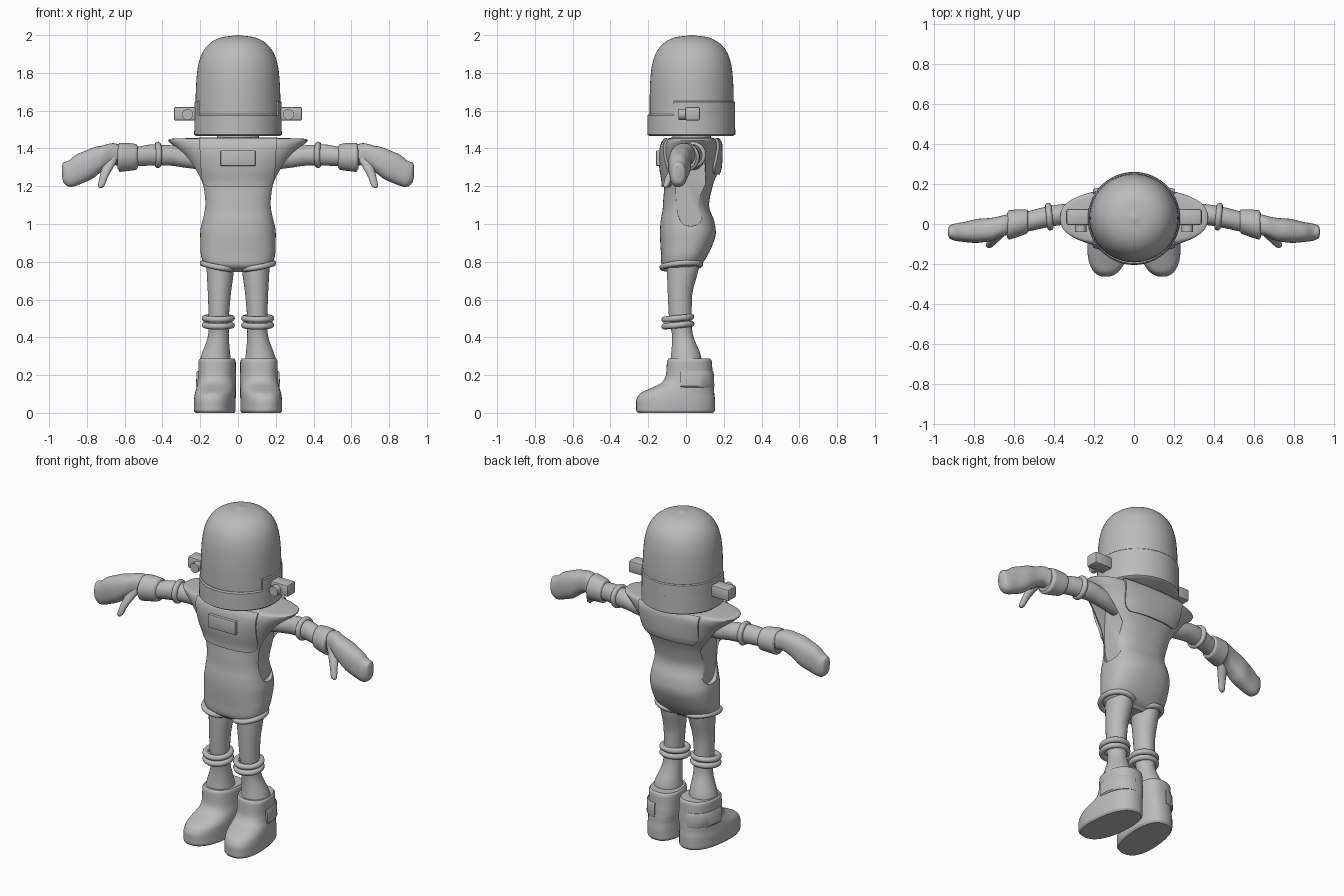
import bpy, bmesh, math
from mathutils import Vector

if "Cube" in bpy.data.objects:
    bpy.data.objects.remove(bpy.data.objects["Cube"])

grey = bpy.data.materials.new("plain_grey")
grey.use_nodes = True
grey.diffuse_color = (0.5, 0.5, 0.5, 1)
grey.node_tree.nodes["Principled BSDF"].inputs["Base Color"].default_value = (0.5, 0.5, 0.5, 1)


def activate(ob):
    bpy.ops.object.select_all(action='DESELECT')
    ob.select_set(True)
    bpy.context.view_layer.objects.active = ob


def finish(ob, name, mirror=False, angle=38):
    ob.name = name
    ob.data.materials.append(grey)
    activate(ob)
    bpy.ops.object.transform_apply(location=True, rotation=True, scale=True)
    if mirror:
        ob.modifiers.new("Mirror", 'MIRROR')
        bpy.ops.object.modifier_apply(modifier="Mirror")
    bpy.ops.object.shade_smooth_by_angle(angle=math.radians(angle))
    return ob


def from_bmesh(bm, name, mirror=False, angle=38):
    bmesh.ops.recalc_face_normals(bm, faces=bm.faces)
    mesh = bpy.data.meshes.new(name)
    bm.to_mesh(mesh)
    bm.free()
    ob = bpy.data.objects.new(name, mesh)
    bpy.context.collection.objects.link(ob)
    return finish(ob, name, mirror, angle)


def smooth_rows(rows, steps):
    """Interpolate the section values without overshoot."""
    def slope(i, k):
        if i == 0 or i == len(rows) - 1:
            return 0 if k else (rows[1][0] - rows[0][0] if i == 0 else rows[-1][0] - rows[-2][0])
        a, b = rows[i][k] - rows[i - 1][k], rows[i + 1][k] - rows[i][k]
        return 2 * a * b / (a + b) if a * b > 0 else 0
    out = []
    for i in range(len(rows) - 1):
        for s in range(steps):
            t = s / steps
            h = t * t * (3 - 2 * t)
            out.append([(1 - h) * p + h * q + t * (1 - t) ** 2 * slope(i, k) - t * t * (1 - t) * slope(i + 1, k)
                        for k, (p, q) in enumerate(zip(rows[i], rows[i + 1]))])
    return out + [list(rows[-1])]


def loft_bmesh(rows, axis='z', e=2.0, steps=4, n=40):
    """Rows are (position on axis, centre a, centre b, radius a, radius b)."""
    bm = bmesh.new()
    rings = []
    for t, a, b, ra, rb in smooth_rows(rows, steps):
        ring = []
        for i in range(n):
            c, s = math.cos(math.tau * i / n), math.sin(math.tau * i / n)
            u = a + ra * math.copysign(abs(c) ** (2 / e), c)
            v = b + rb * math.copysign(abs(s) ** (2 / e), s)
            ring.append(bm.verts.new((u, v, t) if axis == 'z' else (t, u, v)))
        rings.append(ring)
    for p, q in zip(rings, rings[1:]):
        for i in range(n):
            j = (i + 1) % n
            bm.faces.new((p[i], p[j], q[j], q[i]))
    bm.faces.new(rings[0])
    bm.faces.new(rings[-1])
    return bm


def loft(name, rows, mirror=False, **options):
    return from_bmesh(loft_bmesh(rows, **options), name, mirror)


def keep_side(bm, point, normal):
    cut = bmesh.ops.bisect_plane(bm, geom=bm.verts[:] + bm.edges[:] + bm.faces[:], plane_co=point,
                                 plane_no=normal, clear_inner=True)["geom_cut"]
    bmesh.ops.edgeloop_fill(bm, edges=[g for g in cut if isinstance(g, bmesh.types.BMEdge)])


def box(name, low, high, bevel=0.006, mirror=False):
    low, high = Vector(low), Vector(high)
    bm = bmesh.new()
    bmesh.ops.create_cube(bm, size=1)
    for v in bm.verts:
        v.co = (low + high) / 2 + v.co * (high - low)
    bmesh.ops.bevel(bm, geom=bm.edges[:], offset=bevel, segments=2, affect='EDGES', profile=0.5)
    return from_bmesh(bm, name, mirror)


def ring(name, centre, major, minor, rotation, stretch=1):
    bpy.ops.mesh.primitive_torus_add(location=centre, rotation=rotation, major_radius=major,
                                     minor_radius=minor, major_segments=36, minor_segments=12)
    bpy.context.object.scale.y = stretch
    finish(bpy.context.object, name, True)


# Helmet dome and its collar, which is higher at the back
loft("helmet_dome", [(1.55, 0, .03, .226, .222), (1.68, 0, .03, .224, .222), (1.8, 0, .03, .217, .216),
                     (1.88, 0, .03, .2, .2), (1.935, 0, .03, .17, .17), (1.97, 0, .03, .13, .13),
                     (1.99, 0, .03, .08, .08), (2, 0, .03, .012, .012)], n=56)
loft("collar_ring", [(1.466, 0, .028, .222, .222), (1.474, 0, .028, .232, .233),
                     (1.575, 0, .028, .23, .232), (1.582, 0, .028, .224, .226)], steps=1, n=56)
back = loft_bmesh([(1.57, 0, .028, .23, .232), (1.645, 0, .028, .231, .231),
                   (1.65, 0, .028, .226, .226)], steps=1, n=56)
keep_side(back, (0, -.065, 0), (0, 1, 0))
from_bmesh(back, "collar_back")

# Ear units with a round knob in front
box("ear_unit", (.215, -.005, 1.547), (.34, .075, 1.62), .012, True)
bpy.ops.mesh.primitive_cylinder_add(vertices=28, radius=.029, depth=.05, location=(.267, -.015, 1.58),
                                    rotation=(math.pi / 2, 0, 0))
finish(bpy.context.object, "ear_knob", True)
loft("neck", [(1.4, 0, .03, .12, .11), (1.48, 0, .03, .11, .1)])

# Torso flaring into wide shoulders, with armholes cut in the sides
torso = loft("torso", [(.745, 0, -.025, .1, .06), (.775, 0, -.025, .172, .1), (.85, 0, -.005, .198, .128),
                       (.95, 0, .01, .2, .148), (1.01, 0, .008, .192, .143), (1.1, 0, 0, .181, .122),
                       (1.2, 0, .013, .2, .128), (1.3, 0, .024, .25, .152), (1.36, 0, .025, .292, .155),
                       (1.41, 0, .028, .34, .152), (1.443, 0, .03, .37, .14),
                       (1.451, 0, .03, .355, .13), (1.457, 0, .03, .2, .11)], e=2.5, n=64)
armhole = loft("armhole_cutter", [(.168, .025, 1.205, .078, .215), (.6, .025, 1.205, .095, .22)],
               mirror=True, axis='x', e=3, steps=1)
cut = torso.modifiers.new("Armholes", 'BOOLEAN')
cut.operation, cut.object, cut.solver = 'DIFFERENCE', armhole, 'EXACT'
activate(torso)
bpy.ops.object.modifier_apply(modifier="Armholes")
bpy.data.objects.remove(armhole)
activate(torso)
bpy.ops.object.shade_smooth_by_angle(angle=math.radians(38))


# Chest and back plates wrapped on the torso
def plate(name, bottom, side):
    top, rows, cols = 1.45, 20, 24
    bm = bmesh.new()
    grid = []
    for r in range(rows + 1):
        f = (r / rows) ** 1.6
        z = bottom + (top - bottom) * f
        corner = max(0, 1 - (z - bottom) / .06)
        half = .185 + .02 * f - .045 * (1 - math.sqrt(1 - corner ** 2))
        grid.append([bm.verts.new((half * (2 * c / cols - 1), side * .4, z)) for c in range(cols + 1)])
    for p, q in zip(grid, grid[1:]):
        for c in range(cols):
            bm.faces.new((p[c], p[c + 1], q[c + 1], q[c]))
    ob = from_bmesh(bm, name)
    wrap = ob.modifiers.new("Wrap", 'SHRINKWRAP')
    wrap.target, wrap.wrap_method, wrap.use_project_y = torso, 'PROJECT', True
    wrap.use_negative_direction, wrap.use_positive_direction = side > 0, side < 0
    wrap.offset = .006
    thick = ob.modifiers.new("Thickness", 'SOLIDIFY')
    thick.thickness, thick.offset = .016, 0
    activate(ob)
    for m in ("Wrap", "Thickness"):
        bpy.ops.object.modifier_apply(modifier=m)
    bpy.ops.object.shade_smooth_by_angle(angle=math.radians(38))


plate("chest_plate", 1.195, -1)
plate("back_plate", 1.265, 1)
box("chest_box", (-.092, -.158, 1.308), (.092, -.1, 1.39), .004)

# Arms, cuffs and mitten hands
loft("arm", [(.14, .04, 1.34, .05, .055), (.28, .05, 1.35, .05, .052), (.36, .047, 1.363, .052, .054),
             (.46, .03, 1.365, .052, .056), (.56, .01, 1.355, .05, .05)], True, axis='x')
ring("elbow_ring", (.424, .037, 1.366), .054, .016, (0, math.pi / 2, -.1))
loft("cuff", [(.53, .015, 1.355, .05, .055), (.536, .013, 1.355, .06, .066), (.58, .004, 1.355, .068, .074),
              (.625, -.004, 1.353, .074, .077), (.637, -.006, 1.353, .06, .062)], True, axis='x')
loft("hand", [(.61, 0, 1.36, .052, .056), (.66, -.01, 1.37, .052, .058), (.72, -.028, 1.347, .058, .068),
              (.78, -.034, 1.317, .06, .083), (.85, -.04, 1.288, .05, .083), (.9, -.041, 1.266, .042, .067),
              (.925, -.04, 1.273, .03, .052), (.932, -.04, 1.28, .012, .03)], True, axis='x', e=2.4)
loft("thumb", [(1.19, .728, -.108, .008, .006), (1.2, .725, -.106, .017, .014), (1.25, .71, -.088, .022, .02),
               (1.3, .69, -.06, .03, .026), (1.36, .665, -.03, .035, .03)], True, n=20)

# Legs with hip and knee rings
loft("leg", [(.25, .12, .0, .085, .085), (.3, .118, 0, .078, .08), (.42, .103, -.02, .054, .055),
             (.5, .102, -.03, .054, .06), (.62, .099, -.032, .06, .064), (.8, .093, -.015, .074, .086)], True)
ring("hip_ring", (.101, -.025, .778), .088, .015, (.08, -.17, 0), 1.13)
for height in (.465, .501):
    ring("knee_ring", (.104, -.043, height), .071, .0165, (.1, 0, 0))

# Boots turned slightly outward, each with a pouch around the outer heel
boot_rows = [(0, .118, -.055, .1, .2), (.014, .118, -.055, .108, .209), (.06, .118, -.055, .108, .209),
             (.1, .116, -.048, .106, .198), (.13, .114, -.02, .103, .168), (.16, .112, .008, .1, .137),
             (.2, .112, .018, .098, .124), (.275, .112, .018, .097, .118), (.287, .112, .018, .09, .11)]


def turn_out(bm):
    for v in bm.verts:
        v.co.x -= v.co.y * .09


boot = loft_bmesh(boot_rows, e=2.4)
turn_out(boot)
from_bmesh(boot, "boot", True)
pouch = loft_bmesh([(.135, .112, .013, .104, .136), (.142, .112, .013, .11, .138),
                    (.215, .112, .017, .108, .13), (.223, .112, .017, .103, .126)], e=2.4, steps=1)
turn_out(pouch)
keep_side(pouch, (0, -.03, 0), (0, 1, 0))
keep_side(pouch, (.11, 0, 0), (1, 0, 0))
from_bmesh(pouch, "heel_pouch", True)
